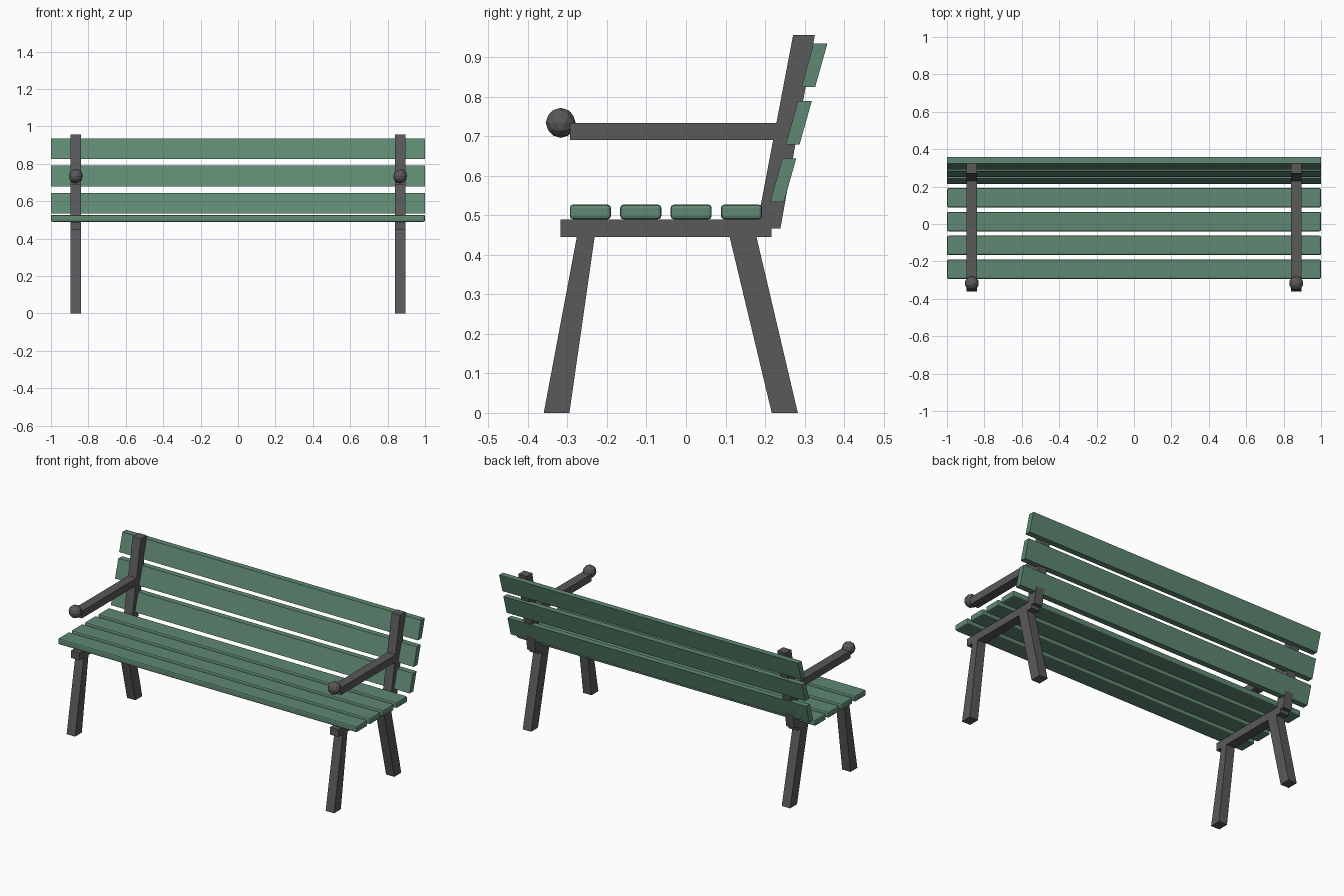
import bpy, bmesh

if "Cube" in bpy.data.objects:
    bpy.data.objects.remove(bpy.data.objects["Cube"])


def material(name, rgb):
    m = bpy.data.materials.new(name)
    m.diffuse_color = (*rgb, 1)
    m.use_nodes = True
    m.node_tree.nodes["Principled BSDF"].inputs["Base Color"].default_value = m.diffuse_color
    return m


green = material("green painted wood", (0.115, 0.25, 0.17))
grey = material("dark grey iron", (0.1, 0.1, 0.105))


def finish(bm, name, mat):
    bmesh.ops.recalc_face_normals(bm, faces=bm.faces)
    mesh = bpy.data.meshes.new(name)
    bm.to_mesh(mesh)
    bm.free()
    mesh.materials.append(mat)
    ob = bpy.data.objects.new(name, mesh)
    bpy.context.collection.objects.link(ob)
    return ob


def extrude_x(name, profile, x0, x1, mat):
    """Extrude a side profile of (y, z) points from x0 to x1."""
    bm = bmesh.new()
    face = bm.faces.new([bm.verts.new((x0, y, z)) for y, z in profile])
    new = bmesh.ops.extrude_face_region(bm, geom=[face])["geom"]
    verts = [g for g in new if isinstance(g, bmesh.types.BMVert)]
    bmesh.ops.translate(bm, verts=verts, vec=(x1 - x0, 0, 0))
    return finish(bm, name, mat)


def rect(y0, y1, z0, z1):
    return [(y0, z0), (y1, z0), (y1, z1), (y0, z1)]


# Iron end frames, one on each side
FRAME = {
    "front_leg": [(-0.36, 0), (-0.295, 0), (-0.231, 0.447), (-0.276, 0.447)],
    "back_leg": [(0.217, 0), (0.283, 0), (0.178, 0.447), (0.11, 0.447)],
    "seat_rail": rect(-0.317, 0.216, 0.445, 0.49),
    "back_post": [(0.178, 0.467), (0.239, 0.467), (0.326, 0.956), (0.271, 0.956)],
    "armrest": rect(-0.294, 0.25, 0.69, 0.734),
}
for side, label in ((-1, "left"), (1, "right")):
    cx = side * 0.867
    for part, profile in FRAME.items():
        extrude_x(f"{part}_{label}", profile, cx - 0.028, cx + 0.028, grey)
    # Ball on the armrest tip
    bm = bmesh.new()
    bmesh.ops.create_icosphere(bm, subdivisions=2, radius=0.038)
    bmesh.ops.translate(bm, verts=bm.verts, vec=(cx, -0.317, 0.734))
    finish(bm, f"armrest_ball_{label}", grey)

# Seat slats with rounded edges
for i in range(4):
    y = -0.242 + i * 0.1275
    slat = extrude_x(f"seat_slat_{i + 1}", rect(y - 0.052, y + 0.052, 0.49, 0.527), -1, 1, green)
    bevel = slat.modifiers.new("rounded edges", "BEVEL")
    bevel.width = 0.008
    bevel.segments = 2

# Leaning back slats
for i in range(3):
    y, z = 0.213 + i * 0.0395, 0.534 + i * 0.1455
    extrude_x(f"back_slat_{i + 1}",
              [(y, z), (y + 0.035, z), (y + 0.066, z + 0.11), (y + 0.031, z + 0.11)],
              -1, 1, green)
